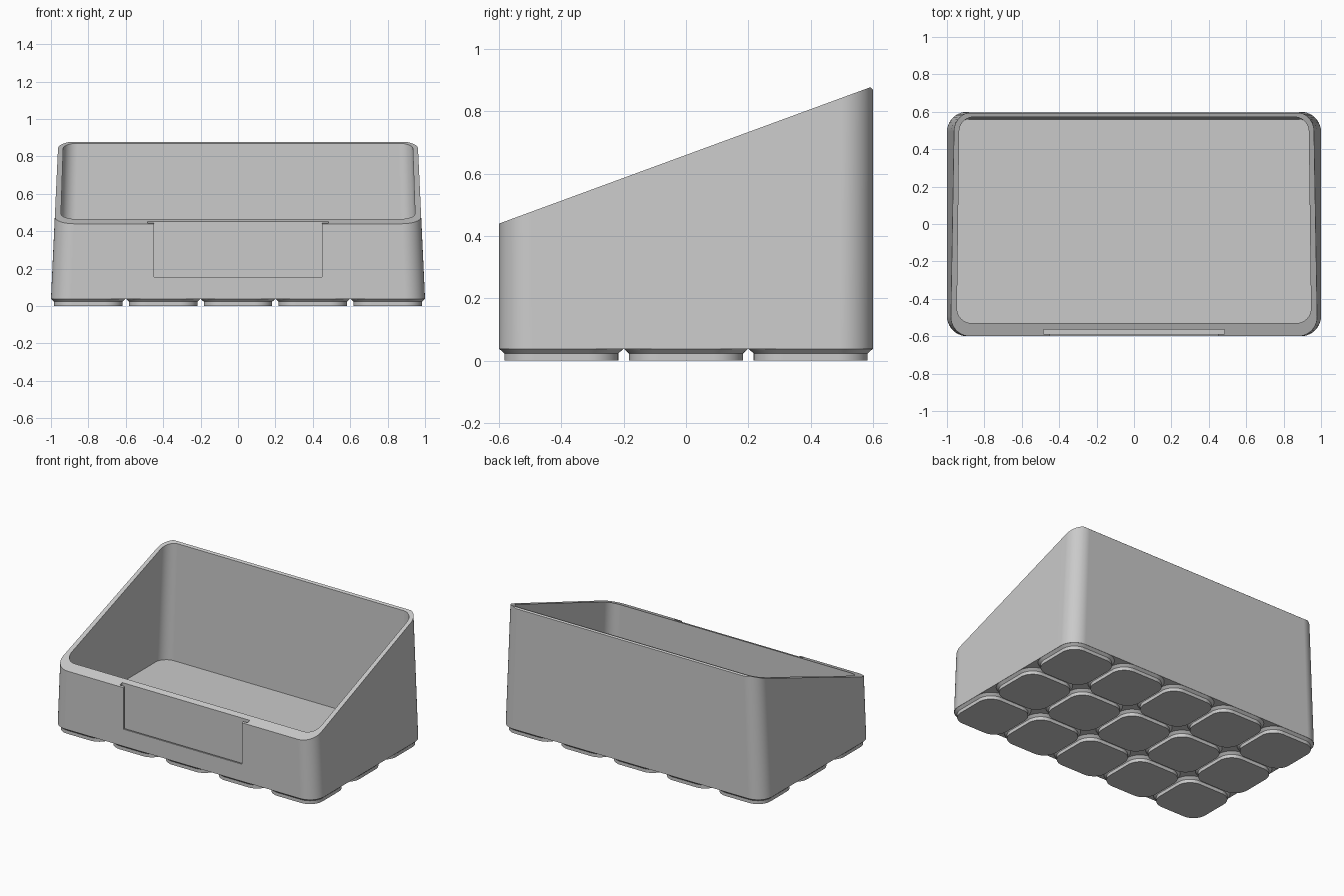
import bpy, bmesh, math

cube = bpy.data.objects.get("Cube")
if cube:
    bpy.data.objects.remove(cube, do_unlink=True)

grey = bpy.data.materials.new("plain grey")
grey.use_nodes = True
grey.diffuse_color = (0.59, 0.59, 0.59, 1)
grey.node_tree.nodes["Principled BSDF"].inputs["Base Color"].default_value = (0.59, 0.59, 0.59, 1)


def add_object(name, bm):
    bmesh.ops.recalc_face_normals(bm, faces=bm.faces)
    mesh = bpy.data.meshes.new(name)
    bm.to_mesh(mesh)
    bm.free()
    mesh.materials.append(grey)
    obj = bpy.data.objects.new(name, mesh)
    bpy.context.collection.objects.link(obj)
    return obj


def ring(bm, hx, y0, y1, r, z, cx=0, seg=10):
    """Rounded rectangle of vertices at height z."""
    corners = [(hx - r, y1 - r), (r - hx, y1 - r), (r - hx, y0 + r), (hx - r, y0 + r)]
    verts = []
    for q, (x, y) in enumerate(corners):
        for i in range(seg + 1):
            a = math.pi / 2 * (q + i / seg)
            verts.append(bm.verts.new((cx + x + r * math.cos(a), y + r * math.sin(a), z)))
    return verts


def loft(bm, rings):
    """Closed solid through a stack of rings."""
    for a, b in zip(rings, rings[1:]):
        for i in range(len(a)):
            j = (i + 1) % len(a)
            bm.faces.new((a[i], a[j], b[j], b[i]))
    bm.faces.new(rings[0])
    bm.faces.new(rings[-1])


def prism(name, profile, hx):
    """Side profile of (y, z) points extruded across x."""
    bm = bmesh.new()
    loft(bm, [[bm.verts.new((x, y, z)) for y, z in profile] for x in (-hx, hx)])
    return add_object(name, bm)


def box(name, hx, y0, y1, z0, z1):
    return prism(name, [(y0, z0), (y1, z0), (y1, z1), (y0, z1)], hx)


def cut(target, cutter):
    mod = target.modifiers.new("cut", "BOOLEAN")
    mod.operation = "DIFFERENCE"
    mod.solver = "EXACT"
    mod.object = cutter
    cutter.hide_render = True
    activate(target)
    bpy.ops.object.modifier_apply(modifier=mod.name)
    bpy.data.objects.remove(cutter, do_unlink=True)


def activate(obj):
    bpy.ops.object.select_all(action="DESELECT")
    obj.select_set(True)
    bpy.context.view_layer.objects.active = obj


def finish(obj):
    activate(obj)
    bpy.ops.object.shade_smooth_by_angle(angle=math.radians(25))
    mod = obj.modifiers.new("clean shading", "WEIGHTED_NORMAL")
    mod.keep_sharp = True


# Tapered outer body
bm = bmesh.new()
loft(bm, [ring(bm, 1.0, -0.6, 0.6, 0.108, 0.038), ring(bm, 0.955, -0.6, 0.6, 0.1, 1.0)])
body = add_object("bin_body", bm)

# Hollow interior
bm = bmesh.new()
loft(bm, [ring(bm, 0.961, -0.53, 0.56, 0.082, 0.067), ring(bm, 0.926, -0.53, 0.576, 0.075, 1.1)])
cut(body, add_object("interior_cutter", bm))

# Sloping rim with a small bevel at the back
cut(body, prism("rim_cutter", [(-0.7, 0.403), (0.591, 0.877), (0.7, 0.79), (0.7, 1.3), (-0.7, 1.3)], 1.2))

# Label slot behind a front window
cut(body, box("label_slot_cutter", 0.485, -0.588, -0.565, 0.125, 0.7))
cut(body, box("label_window_cutter", 0.45, -0.7, -0.575, 0.155, 0.7))
finish(body)

# Grid of stacking feet
bm = bmesh.new()
for col in range(5):
    for row in range(3):
        cx, cy = (col - 2) * 0.4, (row - 1) * 0.4
        loft(bm, [ring(bm, h, cy - h, cy + h, r, z, cx)
                  for h, r, z in ((0.183, 0.095, 0), (0.183, 0.095, 0.023), (0.199, 0.109, 0.038))])
finish(add_object("stacking_feet", bm))
